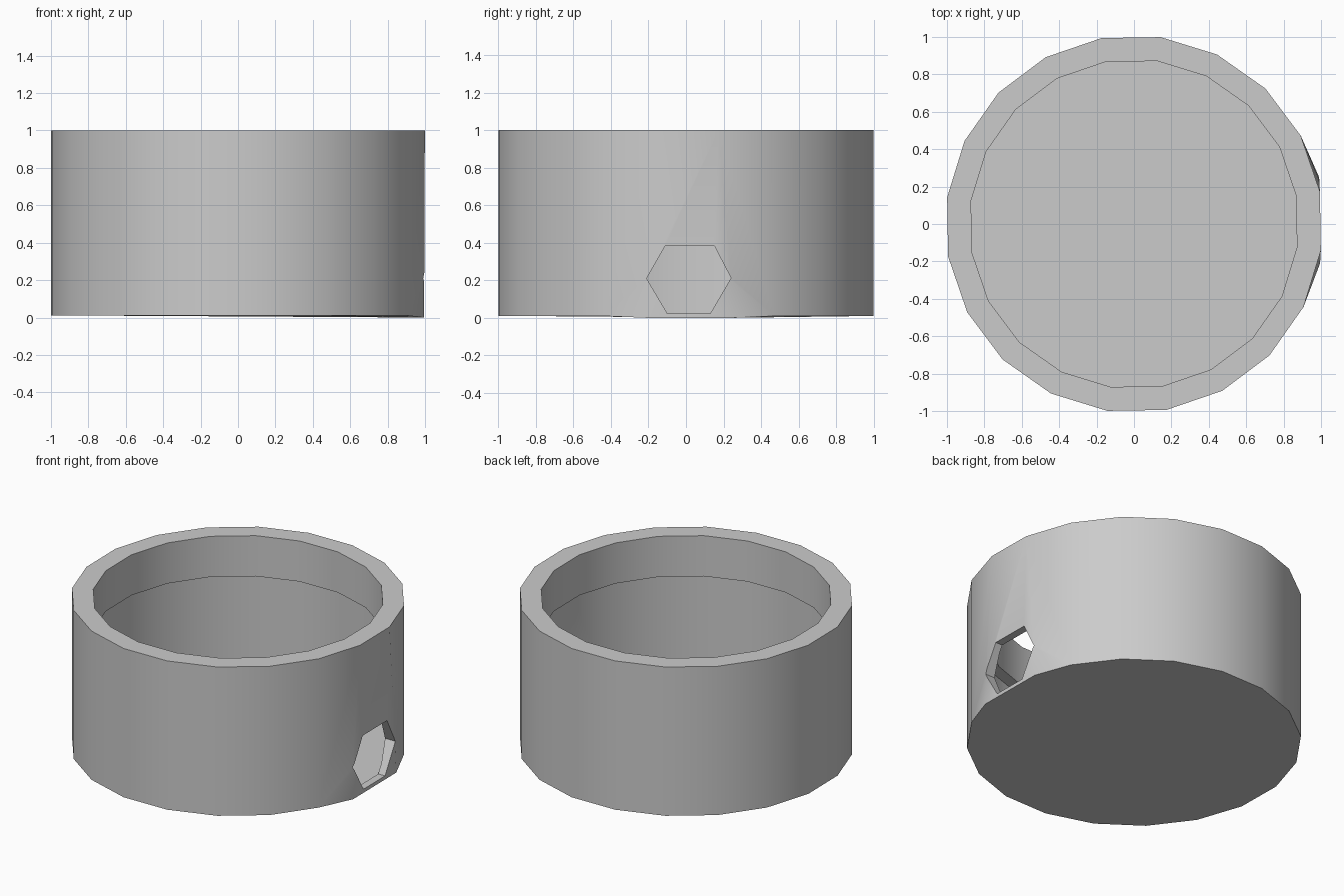
import bpy, bmesh
from math import cos, sin, radians

if "Cube" in bpy.data.objects:
    bpy.data.objects.remove(bpy.data.objects["Cube"])

SIDES, OFFSET = 20, radians(9.9)


def mesh_object(name, bm):
    bmesh.ops.recalc_face_normals(bm, faces=bm.faces[:])
    mesh = bpy.data.meshes.new(name)
    bm.to_mesh(mesh)
    bm.free()
    obj = bpy.data.objects.new(name, mesh)
    bpy.context.collection.objects.link(obj)
    return obj


def bridge(bm, a, b):
    n = len(a)
    for i in range(n):
        j = (i + 1) % n
        bm.faces.new((a[i], a[j], b[j], b[i]))


# Round tub: outer wall, thick rim, undercut thin wall and inner floor
profile = [(1.009, 0.01), (1.009, 1.0), (0.88, 1.0),
           (0.88, 0.73), (0.955, 0.73), (0.955, 0.02)]
bm = bmesh.new()
rings = []
for r, z in profile:
    angles = [OFFSET + radians(360 / SIDES) * i for i in range(SIDES)]
    rings.append([bm.verts.new((r * cos(a), r * sin(a), z)) for a in angles])
for lower, upper in zip(rings, rings[1:]):
    bridge(bm, lower, upper)
bm.faces.new(rings[0])
bm.faces.new(rings[-1])

# Base edge flares slightly under the side opening
rings[0][0].co = (0.99, 0.25, 0.0)
rings[0][-1].co = (0.995, -0.21, 0.0)
tub = mesh_object("tub", bm)

# Hexagonal opening low on the right side
hexagon = [(-0.11, 0.385), (0.15, 0.385), (0.24, 0.212),
           (0.13, 0.024), (-0.10, 0.024), (-0.21, 0.21)]
bm = bmesh.new()
ends = [[bm.verts.new((x, y, z)) for y, z in hexagon] for x in (0.75, 1.2)]
bridge(bm, *ends)
for end in ends:
    bm.faces.new(end)
cutter = mesh_object("opening_cutter", bm)
cutter.hide_render = True

cut = tub.modifiers.new("opening", "BOOLEAN")
cut.operation = "DIFFERENCE"
cut.solver = "EXACT"
cut.object = cutter
bpy.context.view_layer.objects.active = tub
tub.select_set(True)
bpy.ops.object.modifier_apply(modifier=cut.name)
bpy.data.objects.remove(cutter)

# Smooth walls with crisp rim and opening
bpy.ops.object.shade_smooth_by_angle(angle=radians(30))
